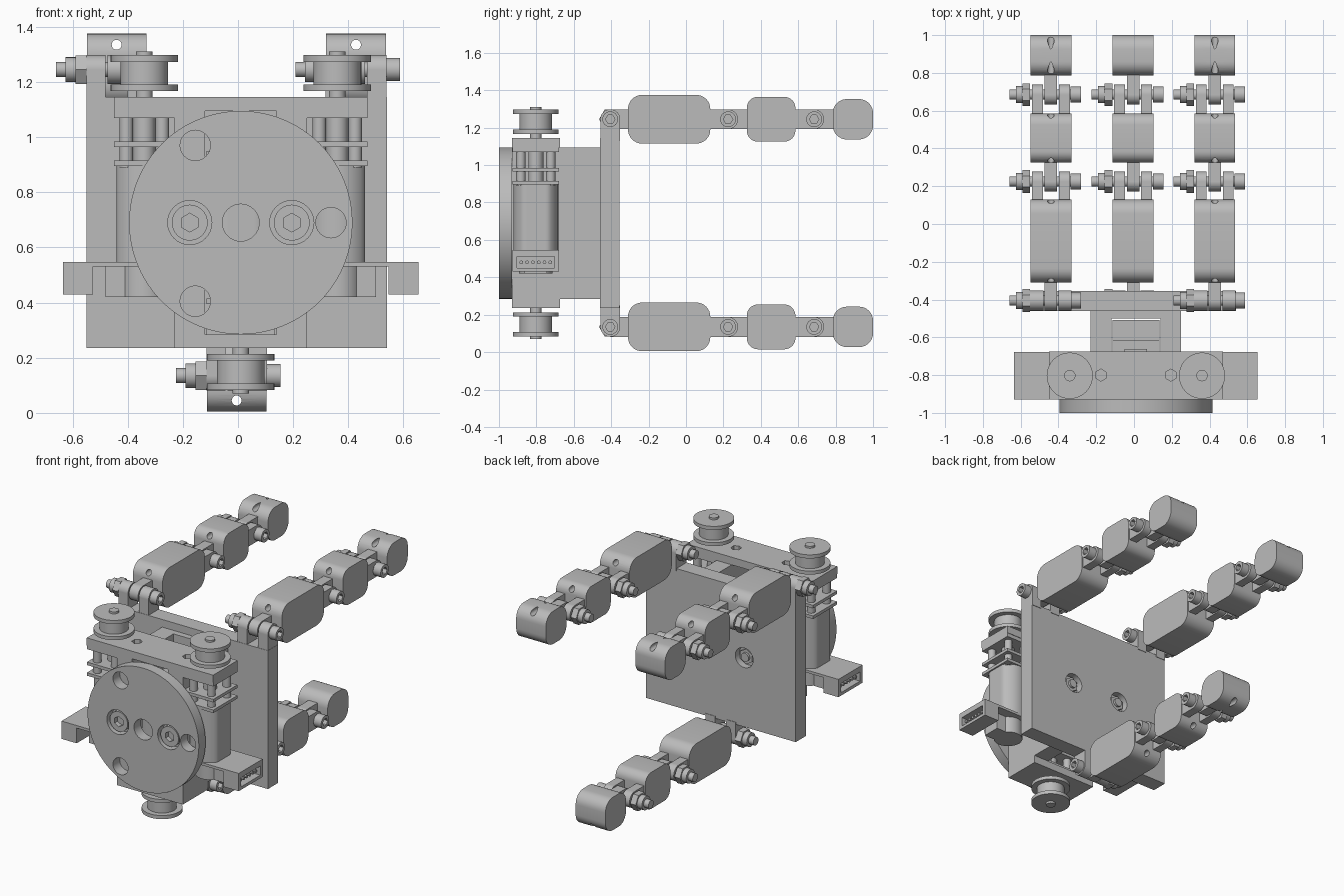
import bpy, bmesh, math
from mathutils import Matrix, Vector

cube = bpy.data.objects.get("Cube")
if cube:
    bpy.data.objects.remove(cube)

grey = bpy.data.materials.new("plain_grey")
grey.use_nodes = True
grey.diffuse_color = (0.5, 0.5, 0.5, 1)
grey.node_tree.nodes["Principled BSDF"].inputs["Base Color"].default_value = (0.5, 0.5, 0.5, 1)
parts = []
AXES = {"x": Matrix.Rotation(math.pi / 2, 4, "Y"),
        "y": Matrix.Rotation(math.pi / 2, 4, "X"),
        "z": Matrix.Identity(4)}


def box(bm, x, y, z):
    """Box from three (low, high) ranges."""
    mid = Vector([(a + b) / 2 for a, b in (x, y, z)])
    size = Matrix.Diagonal((x[1] - x[0], y[1] - y[0], z[1] - z[0], 1))
    return bmesh.ops.create_cube(bm, size=1, matrix=Matrix.Translation(mid) @ size)["verts"]


def rod(bm, axis, at, span, r, sides=32):
    """Cylinder along an axis; at gives the other two coordinates in order."""
    mid = list(at)
    mid.insert("xyz".index(axis), sum(span) / 2)
    bmesh.ops.create_cone(bm, cap_ends=True, segments=sides, radius1=r, radius2=r,
                          depth=span[1] - span[0],
                          matrix=Matrix.Translation(mid) @ AXES[axis])


def rounded_bar(bm, x, y, z, r):
    """Box with its four edges along x rounded."""
    verts = box(bm, x, y, z)
    edges = {e for v in verts for e in v.link_edges
             if abs(e.verts[0].co.x - e.verts[1].co.x) > 1e-4}
    bmesh.ops.bevel(bm, geom=list(edges), offset=r, segments=8, profile=0.5, affect="EDGES")


def finish(bm, name, matrix=None, cutter=None):
    if matrix:
        bm.transform(matrix)
    mesh = bpy.data.meshes.new(name)
    bm.to_mesh(mesh)
    bm.free()
    ob = bpy.data.objects.new(name, mesh)
    bpy.context.collection.objects.link(ob)
    if cutter:
        tool_mesh = bpy.data.meshes.new("cutter")
        cutter.to_mesh(tool_mesh)
        cutter.free()
        tool = bpy.data.objects.new("cutter", tool_mesh)
        tool.hide_render = True
        bpy.context.collection.objects.link(tool)
        mod = ob.modifiers.new("holes", "BOOLEAN")
        mod.operation, mod.solver, mod.object = "DIFFERENCE", "EXACT", tool
        bpy.context.view_layer.update()
        cut = bpy.data.meshes.new_from_object(ob.evaluated_get(bpy.context.evaluated_depsgraph_get()))
        ob.modifiers.clear()
        ob.data = cut
        bpy.data.objects.remove(tool)
    ob.data.materials.clear()
    ob.data.materials.append(grey)
    parts.append(ob)
    return ob


def hinge_bolt(name, cx, y, z):
    bm = bmesh.new()
    rod(bm, "x", (y, z), (cx - 0.22, cx + 0.12), 0.027, 24)
    rod(bm, "x", (y, z), (cx - 0.15, cx - 0.11), 0.06, 6)
    rod(bm, "x", (y, z), (cx - 0.185, cx - 0.15), 0.045, 24)
    finish(bm, name + "_shaft_and_nut")
    bm, cut = bmesh.new(), bmesh.new()
    rod(bm, "x", (y, z), (cx + 0.105, cx + 0.16), 0.042, 24)
    rod(cut, "x", (y, z), (cx + 0.13, cx + 0.2), 0.025, 6)
    finish(bm, name + "_head", cutter=cut)


HALF = 0.053             # half height of hinge tongues and forks
HINGES = (-0.405, 0.225, 0.685)
SEGMENTS = ((-0.31, 0.13, 0.13, 0.075), (0.325, 0.585, 0.12, 0.06), (0.785, 1.0, 0.108, 0.075))


def finger(name, cx, zc, up):
    for i, (y0, y1, h, r) in enumerate(SEGMENTS):
        label = f"{name}_segment_{i + 1}"
        # rounded block with a tendon hole along its outer side
        bm, cut = bmesh.new(), bmesh.new()
        rounded_bar(bm, (cx - 0.108, cx + 0.108), (y0, y1), (zc - h, zc + h), r)
        rod(cut, "y", (cx, zc + up * 0.09), (y0 - 0.1, y1 + 0.1), 0.018, 20)
        finish(bm, label, cutter=cut)
        # tongue behind, fork in front
        bm = bmesh.new()
        back = HINGES[i]
        box(bm, (cx - 0.033, cx + 0.033), (back, y0 + 0.02), (zc - HALF, zc + HALF))
        rod(bm, "x", (back, zc), (cx - 0.033, cx + 0.033), HALF)
        if i < 2:
            front = HINGES[i + 1]
            for a, b in ((-0.1, -0.043), (0.043, 0.1)):
                box(bm, (cx + a, cx + b), (y1 - 0.02, front), (zc - HALF, zc + HALF))
                rod(bm, "x", (front, zc), (cx + a, cx + b), HALF)
        finish(bm, label + "_links")
        hinge_bolt(f"{name}_bolt_{i + 1}", cx, back, zc)


FINGERS = (("upper_right_finger", -0.44, 1.245, 1),
           ("upper_left_finger", 0.428, 1.245, 1),
           ("lower_finger", -0.005, 0.135, -1))
for spec in FINGERS:
    finger(*spec)

# palm plate with recessed screw ends, and its finger lugs
CX, CZ = 0.01, 0.69
SCREWS = (CX - 0.185, CX + 0.185)
bm, cut = bmesh.new(), bmesh.new()
box(bm, (-0.55, 0.54), (-0.46, -0.355), (0.235, 1.145))
for sx in SCREWS:
    rod(cut, "y", (sx, CZ), (-0.40, -0.3), 0.065)
finish(bm, "palm_plate", cutter=cut)
bm = bmesh.new()
for name, cx, zc, up in FINGERS:
    root = 1.13 if up > 0 else 0.25
    for a, b in ((-0.11, -0.04), (0.04, 0.11)):
        box(bm, (cx + a, cx + b), (-0.405 - HALF, -0.405 + HALF), sorted((root, zc)))
        rod(bm, "x", (-0.405, zc), (cx + a, cx + b), HALF)
finish(bm, "palm_finger_lugs")

# central frame: side walls, back wall and lower plate
bm = bmesh.new()
for x in ((CX - 0.24, CX - 0.13), (CX + 0.13, CX + 0.24)):
    box(bm, x, (-0.93, -0.455), (0.285, 1.095))
box(bm, (CX - 0.13, CX + 0.13), (-0.5, -0.455), (0.285, 1.095))
box(bm, (CX - 0.24, CX + 0.24), (-0.93, -0.675), (0.235, 0.285))
finish(bm, "central_frame")

# top plate with two hexagonal holes
bm, cut = bmesh.new(), bmesh.new()
box(bm, (CX - 0.46, CX + 0.46), (-0.93, -0.675), (1.095, 1.145))
for sx in SCREWS:
    rod(cut, "z", (sx, -0.8), (1.11, 1.2), 0.032, 6)
finish(bm, "top_plate", cutter=cut)

# round mounting flange
bm, cut = bmesh.new(), bmesh.new()
rod(bm, "y", (CX, CZ), (-1.0, -0.93), 0.405, 96)
for x, z, r in ((-0.155, 0.97, 0.055), (-0.155, 0.405, 0.055), (CX, CZ, 0.067), (0.337, CZ, 0.055)):
    rod(cut, "y", (x, z), (-1.1, -0.9), r)
for sx in SCREWS:
    rod(cut, "y", (sx, CZ), (-1.1, -0.945), 0.08)
finish(bm, "mounting_flange", cutter=cut)

# flange screws with hexagonal sockets, and their nuts in the palm
for i, sx in enumerate(SCREWS):
    bm, cut = bmesh.new(), bmesh.new()
    rod(bm, "y", (sx, CZ), (-0.99, -0.94), 0.065)
    rod(cut, "y", (sx, CZ), (-1.1, -0.96), 0.034, 6)
    finish(bm, f"flange_screw_{i + 1}", cutter=cut)
    bm = bmesh.new()
    rod(bm, "y", (sx, CZ), (-0.41, -0.375), 0.05, 6)
    rod(bm, "y", (sx, CZ), (-0.41, -0.36), 0.028, 24)
    finish(bm, f"palm_nut_{i + 1}")


def motor(name, matrix):
    """Gear motor with its shaft up and its connector towards local +x."""
    # can with two flat sides
    bm = bmesh.new()
    rod(bm, "z", (0, 0), (-0.16, 0.205), 0.12, 48)
    for v in bm.verts:
        v.co.x = max(-0.1, min(0.1, v.co.x))
    bmesh.ops.remove_doubles(bm, verts=bm.verts, dist=1e-5)
    finish(bm, name + "_can", matrix)
    # gearbox plates and posts
    bm = bmesh.new()
    for z in ((0.205, 0.225), (0.275, 0.295), (0.38, 0.405)):
        box(bm, (-0.11, 0.11), (-0.125, 0.125), z)
    for x in (-0.065, 0.065):
        for y in (-0.08, 0.08):
            rod(bm, "z", (x, y), (0.2, 0.39), 0.025, 20)
    rod(bm, "z", (0, 0), (0.2, 0.39), 0.04)
    finish(bm, name + "_gearbox", matrix)
    # circuit board, sensor housing and end disc
    bm = bmesh.new()
    box(bm, (-0.1, 0.295), (-0.125, 0.125), (-0.16, -0.143))
    box(bm, (0.07, 0.14), (-0.06, 0.06), (-0.27, -0.16))
    rod(bm, "z", (0, 0), (-0.27, -0.16), 0.09)
    finish(bm, name + "_board", matrix)
    # connector shell with a row of pins
    bm, cut = bmesh.new(), bmesh.new()
    box(bm, (0.185, 0.295), (-0.125, 0.125), (-0.26, -0.16))
    box(cut, (0.2, 0.4), (-0.1, 0.1), (-0.24, -0.18))
    cut.transform(matrix)
    finish(bm, name + "_connector", matrix, cut)
    bm = bmesh.new()
    for i in range(6):
        rod(bm, "x", ((i - 2.5) * 0.031, -0.21), (0.195, 0.28), 0.01, 10)
    finish(bm, name + "_pins", matrix)
    # spool on the drive shaft
    bm = bmesh.new()
    rod(bm, "z", (0, 0), (0.39, 0.62), 0.03, 24)
    rod(bm, "z", (0, 0), (0.49, 0.6), 0.087, 48)
    for z in ((0.477, 0.5), (0.583, 0.607)):
        rod(bm, "z", (0, 0), z, 0.122, 64)
    finish(bm, name + "_spool", matrix)


def place(x, turn, flip=0):
    return (Matrix.Translation((x, -0.803, CZ)) @ Matrix.Rotation(turn, 4, "Z")
            @ Matrix.Rotation(flip, 4, "X"))


motor("left_motor", place(CX + 0.35, 0))
motor("right_motor", place(CX - 0.35, math.pi))
motor("lower_motor", place(CX, math.pi / 2, math.pi))

# smooth round faces, keep edges crisp
bpy.ops.object.select_all(action="DESELECT")
for ob in parts:
    ob.select_set(True)
bpy.context.view_layer.objects.active = parts[0]
bpy.ops.object.shade_smooth_by_angle(angle=math.radians(30))
